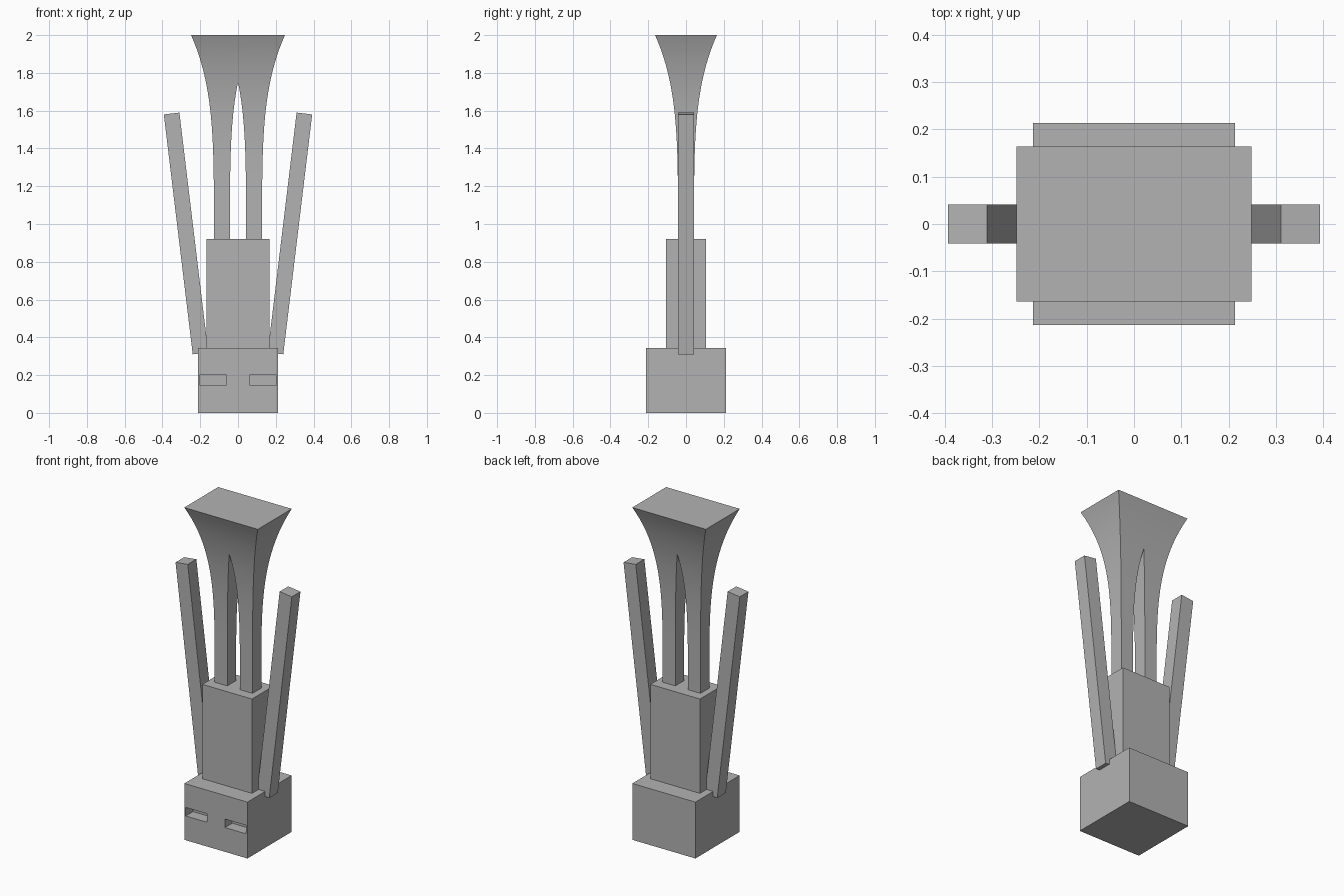
import bpy, bmesh
from math import radians
from mathutils import Matrix, Vector

cube = bpy.data.objects.get("Cube")
if cube:
    bpy.data.objects.remove(cube, do_unlink=True)

GREY = (0.45, 0.45, 0.45, 1)
grey = bpy.data.materials.new("plain grey")
grey.use_nodes = True
grey.diffuse_color = GREY
grey.node_tree.nodes["Principled BSDF"].inputs["Base Color"].default_value = GREY


def finish(bm, name):
    bmesh.ops.recalc_face_normals(bm, faces=bm.faces)
    mesh = bpy.data.meshes.new(name)
    bm.to_mesh(mesh)
    bm.free()
    mesh.materials.append(grey)
    obj = bpy.data.objects.new(name, mesh)
    bpy.context.collection.objects.link(obj)
    return obj


def box(size, centre, tilt=0):
    bm = bmesh.new()
    turn = Matrix.Rotation(radians(tilt), 4, 'Y')
    bmesh.ops.create_cube(bm, size=1, matrix=Matrix.Translation(centre) @ turn @ Matrix.Diagonal((*size, 1)))
    return bm


def cut(bm, point, normal, clear=False):
    geom = bm.verts[:] + bm.edges[:] + bm.faces[:]
    bmesh.ops.bisect_plane(bm, geom=geom, dist=1e-5, plane_co=point,
                           plane_no=normal, clear_inner=clear)


# Head: block with two eye slots sunk into the front
HEAD_TOP, HEAD_HALF = 0.344, 0.213
EYE_IN, EYE_OUT, EYE_LOW, EYE_HIGH, EYE_DEPTH = 0.061, 0.204, 0.148, 0.2, 0.07
bm = box((2 * HEAD_HALF, 2 * HEAD_HALF, HEAD_TOP), (0, 0, HEAD_TOP / 2))
for x in (-EYE_OUT, -EYE_IN, EYE_IN, EYE_OUT):
    cut(bm, (x, 0, 0), (1, 0, 0))
for z in (EYE_LOW, EYE_HIGH):
    cut(bm, (0, 0, z), (0, 0, 1))
bm.normal_update()
eyes = []
for f in bm.faces:
    c = f.calc_center_median()
    if f.normal.y < -0.9 and EYE_IN < abs(c.x) < EYE_OUT and EYE_LOW < c.z < EYE_HIGH:
        eyes.append(f)
sunk = bmesh.ops.extrude_face_region(bm, geom=eyes)["geom"]
bmesh.ops.delete(bm, geom=[f for f in eyes if f.is_valid], context='FACES_ONLY')
bmesh.ops.translate(bm, vec=(0, EYE_DEPTH, 0),
                    verts=[g for g in sunk if isinstance(g, bmesh.types.BMVert)])
finish(bm, "head")

# Body
BODY_TOP = 0.92
finish(box((0.335, 0.21, BODY_TOP - HEAD_TOP), (0, 0, (BODY_TOP + HEAD_TOP) / 2)), "body")

# Arms: thin bars leaning outwards
for side, name in ((1, "left_arm"), (-1, "right_arm")):
    finish(box((0.083, 0.083, 1.279), (side * 0.275, 0, 0.95), side * 6.87), name)

# Legs: square bars flaring upwards until they merge on the centre line
RINGS, LEG_X = 28, 0.085
bm = bmesh.new()
rings = []
for i in range(RINGS + 1):
    t = i / RINGS
    h = 0.0425 + 0.121 * t ** 4
    z = BODY_TOP + (2 - BODY_TOP) * t
    rings.append([bm.verts.new((LEG_X + sx * h, sy * h, z))
                  for sx, sy in ((-1, -1), (1, -1), (1, 1), (-1, 1))])
for low, high in zip(rings, rings[1:]):
    for k in range(4):
        n = (k + 1) % 4
        bm.faces.new((low[k], low[n], high[n], high[k]))
bm.faces.new(rings[0][::-1])
bm.faces.new(rings[-1])
cut(bm, (0, 0, 0), (1, 0, 0), clear=True)
legs = finish(bm, "legs")
mirror = legs.modifiers.new("mirror", 'MIRROR')
mirror.use_axis[0] = True
mirror.use_clip = True
bpy.ops.object.select_all(action='DESELECT')
legs.select_set(True)
bpy.context.view_layer.objects.active = legs
bpy.ops.object.shade_smooth_by_angle(angle=radians(30))
